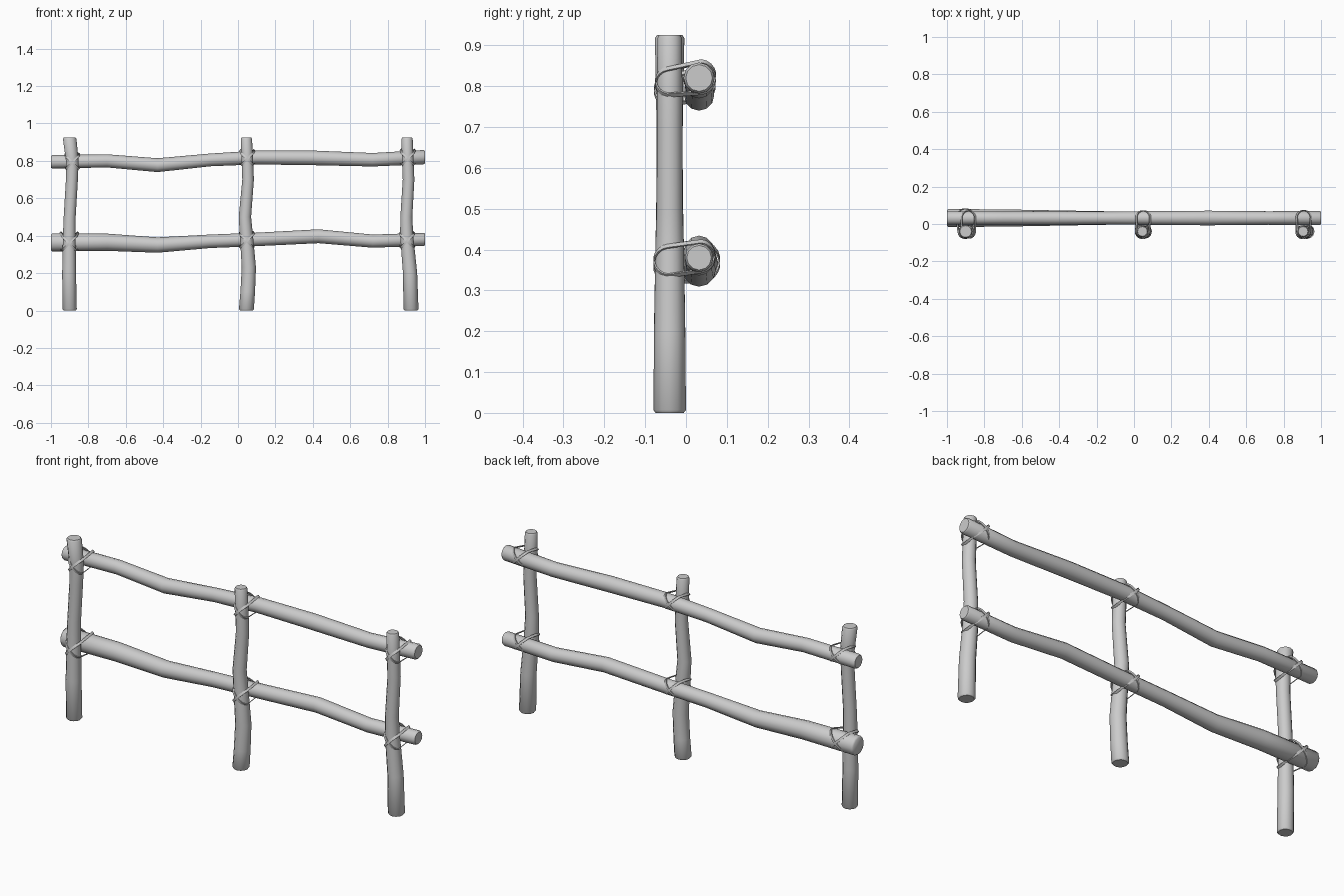
import bpy, bmesh
from math import sin, cos, pi, radians
from mathutils import Vector

if "Cube" in bpy.data.objects:
    bpy.data.objects.remove(bpy.data.objects["Cube"])

SIDES = 12
POST_Y, RAIL_Y = -0.04, 0.032


def finish(name, bm):
    bmesh.ops.recalc_face_normals(bm, faces=bm.faces)
    me = bpy.data.meshes.new(name)
    bm.to_mesh(me)
    bm.free()
    ob = bpy.data.objects.new(name, me)
    bpy.context.collection.objects.link(ob)
    bpy.ops.object.select_all(action='DESELECT')
    bpy.context.view_layer.objects.active = ob
    ob.select_set(True)
    bpy.ops.object.shade_smooth_by_angle(angle=radians(50))
    return ob


def log(name, stations, vertical):
    """Crooked log: stations are (along, sideways, radius), worn at both ends."""
    first, last = stations[0], stations[-1]
    lip = 0.007
    rings = [(first[0], first[1], first[2] * 0.86),
             (first[0] + lip, first[1], first[2])] + stations[1:-1] + \
            [(last[0] - lip, last[1], last[2]), (last[0], last[1], last[2] * 0.86)]
    bm = bmesh.new()
    loops = []
    for t, off, r in rings:
        loop = []
        for i in range(SIDES):
            a = 2 * pi * i / SIDES
            u, v = r * cos(a), r * sin(a)
            co = (off + u, POST_Y + v, t) if vertical else (t, RAIL_Y + v, off + u)
            loop.append(bm.verts.new(co))
        loops.append(loop)
    for a, b in zip(loops, loops[1:]):
        for i in range(SIDES):
            j = (i + 1) % SIDES
            bm.faces.new((a[i], a[j], b[j], b[i]))
    bm.faces.new(loops[0])
    bm.faces.new(loops[-1])
    return finish(name, bm)


def lashing(name, x, z, rp, rr, side):
    """Flat strap looped diagonally round a post and a rail."""
    d = Vector((side, 0, 1)).normalized()
    n = Vector((-1, 0, side)).normalized()
    bm = bmesh.new()
    loops = []
    count = 20
    for i in range(count):
        a = 2 * pi * (i + 0.5) / count
        back = sin(a) > 0
        r, cy = (rr, RAIL_Y) if back else (rp, POST_Y)
        loop = []
        for h, w in ((0.001, -0.006), (0.005, -0.006), (0.005, 0.006), (0.001, 0.006)):
            p = Vector((x, cy + (r + h) * sin(a), z)) + d * (r * 1.38 + h) * cos(a) + n * w
            p.z += 0.006 if back else -0.006
            loop.append(bm.verts.new(p))
        loops.append(loop)
    for k in range(count):
        a, b = loops[k], loops[(k + 1) % count]
        for i in range(4):
            j = (i + 1) % 4
            bm.faces.new((a[i], a[j], b[j], b[i]))
    return finish(name, bm)


# Upright posts
posts = {
    "left": [(0, -0.90, .038), (.2, -0.903, .037), (.4, -0.902, .034), (.5, -0.90, .032),
             (.7, -0.888, .032), (.8, -0.886, .034), (.925, -0.90, .036)],
    "middle": [(0, .045, .040), (.1, .052, .039), (.23, .058, .038), (.4, .045, .035),
               (.5, .037, .033), (.7, .054, .031), (.8, .050, .031), (.925, .045, .030)],
    "right": [(0, .925, .040), (.2, .92, .038), (.4, .902, .035), (.5, .90, .032),
              (.7, .912, .031), (.8, .908, .031), (.925, .904, .030)],
}
# Horizontal rails
rails = {
    "upper": [(-1, .795, .036), (-.7, .80, .035), (-.43, .777, .037), (-.15, .805, .034),
              (.1, .818, .037), (.4, .816, .039), (.72, .806, .036), (1, .820, .038)],
    "lower": [(-1, .364, .048), (-.7, .365, .046), (-.43, .350, .041), (-.15, .37, .036),
              (.1, .380, .036), (.43, .397, .037), (.72, .371, .035), (1, .380, .035)],
}
for key, st in posts.items():
    log(key + "_post", st, True)
for key, st in rails.items():
    log(key + "_rail", st, False)


def sample(st, t):
    for a, b in zip(st, st[1:]):
        if a[0] <= t <= b[0]:
            f = (t - a[0]) / (b[0] - a[0])
            return a[1] + f * (b[1] - a[1]), a[2] + f * (b[2] - a[2])


# Crossed straps at every joint
for pk, ps in posts.items():
    for rk, rs in rails.items():
        z, rr = sample(rs, ps[0][1])
        x, rp = sample(ps, z)
        for side, label in ((1, "a"), (-1, "b")):
            lashing(f"{pk}_{rk}_lashing_{label}", x, z, rp, rr, side)
